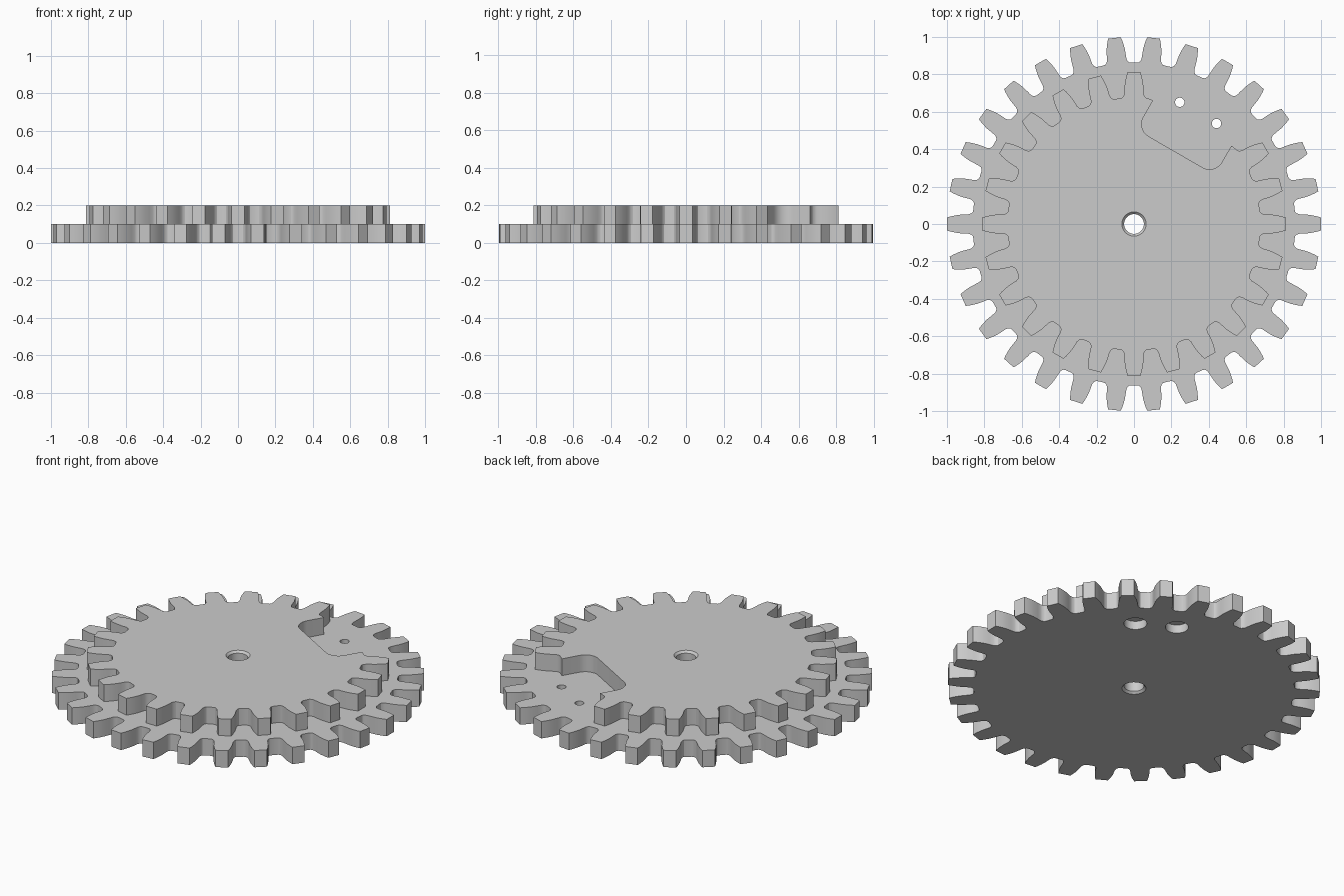
import bpy, bmesh, math
from mathutils import Vector, Matrix

cube = bpy.data.objects.get("Cube")
if cube:
    bpy.data.objects.remove(cube, do_unlink=True)

grey = bpy.data.materials.new("plain grey")
grey.use_nodes = True
colour = (0.6, 0.6, 0.6, 1)
grey.diffuse_color = colour
grey.node_tree.nodes["Principled BSDF"].inputs["Base Color"].default_value = colour

MODULE = 0.0625
THICK = 0.1
# Half tooth: height from the pitch circle in modules, half width
FLANK = [(-1.25, .074), (-1.2, .064), (-1.05, .056), (-.85, .052), (-.5, .051),
         (0, .049), (.35, .045), (.7, .040), (1, .034)]


def tooth(count, index):
    """Outline of one tooth, counter-clockwise."""
    pitch = count * MODULE / 2
    right = [Vector((pitch + h * MODULE, -w)) for h, w in FLANK]
    left = [Vector((p.x, -p.y)) for p in reversed(right)]
    turn = Matrix.Rotation(math.tau * index / count, 2)
    return [turn @ p for p in right + left]


def notch():
    """Round-cornered recess, symmetric about a line at 60 degrees."""
    half, floor, r, steps = .2416, .445, .075, 8
    side = [Vector((.623, -half))]
    for i in range(steps + 1):
        a = math.pi / 2 * i / steps
        side.append(Vector((floor + r - r * math.sin(a), -half + r - r * math.cos(a))))
    other = [Vector((p.x, -p.y)) for p in reversed(side)]
    turn = Matrix.Rotation(math.radians(60), 2)
    return [turn @ p for p in side + other]


def add_object(name, bm):
    bmesh.ops.recalc_face_normals(bm, faces=bm.faces)
    mesh = bpy.data.meshes.new(name)
    bm.to_mesh(mesh)
    bm.free()
    mesh.materials.append(grey)
    obj = bpy.data.objects.new(name, mesh)
    bpy.context.collection.objects.link(obj)
    return obj


def prism(name, outline, z):
    bm = bmesh.new()
    face = bm.faces.new([bm.verts.new((p.x, p.y, z)) for p in outline])
    top = bmesh.ops.extrude_face_region(bm, geom=[face])
    verts = [v for v in top["geom"] if isinstance(v, bmesh.types.BMVert)]
    bmesh.ops.translate(bm, verts=verts, vec=(0, 0, THICK))
    return add_object(name, bm)


def turned(name, profile, x, y, sides=32):
    """Closed solid of revolution from (radius, z) pairs."""
    bm = bmesh.new()
    rings = [[bm.verts.new((x + r * math.cos(math.tau * i / sides),
                            y + r * math.sin(math.tau * i / sides), z))
              for i in range(sides)] for r, z in profile]
    for low, high in zip(rings, rings[1:]):
        for i in range(sides):
            j = (i + 1) % sides
            bm.faces.new((low[i], low[j], high[j], high[i]))
    bm.faces.new(rings[0])
    bm.faces.new(rings[-1])
    cutter = add_object(name, bm)
    cutter.hide_render = True
    return cutter


def cut(obj, cutters):
    for c in cutters:
        mod = obj.modifiers.new(c.name, 'BOOLEAN')
        mod.operation, mod.solver, mod.object = 'DIFFERENCE', 'EXACT', c
    graph = bpy.context.evaluated_depsgraph_get()
    mesh = bpy.data.meshes.new_from_object(obj.evaluated_get(graph))
    obj.modifiers.clear()
    obj.data = mesh


# Large lower gear, full set of teeth
lower_outline = [p for i in range(30) for p in tooth(30, i)]
lower_gear = prism("lower_gear", lower_outline, 0)

# Smaller upper gear, three teeth replaced by the recess
upper_outline = []
for i in range(24):
    if i == 3:
        upper_outline += notch()
    elif i not in (4, 5):
        upper_outline += tooth(24, i)
upper_gear = prism("upper_gear", upper_outline, THICK)

# Axle bore with chamfered rims, and two screw holes counterbored underneath
bore = turned("axle_bore", [(.075, -.01), (.053, .012), (.053, .188), (.075, .21)], 0, 0)
screws = [turned("screw_hole", [(.062, -.01), (.062, .05), (.025, .051), (.025, .15)],
                 .695 * math.cos(math.radians(a)), .695 * math.sin(math.radians(a)))
          for a in (50.6, 69.4)]
cut(lower_gear, [bore] + screws)
cut(upper_gear, [bore])
for helper in [bore] + screws:
    bpy.data.objects.remove(helper, do_unlink=True)

# Smooth flanks and fillets, crisp edges
bpy.ops.object.select_all(action='DESELECT')
for obj in (lower_gear, upper_gear):
    obj.select_set(True)
bpy.context.view_layer.objects.active = lower_gear
bpy.ops.object.shade_smooth_by_angle(angle=math.radians(30))
